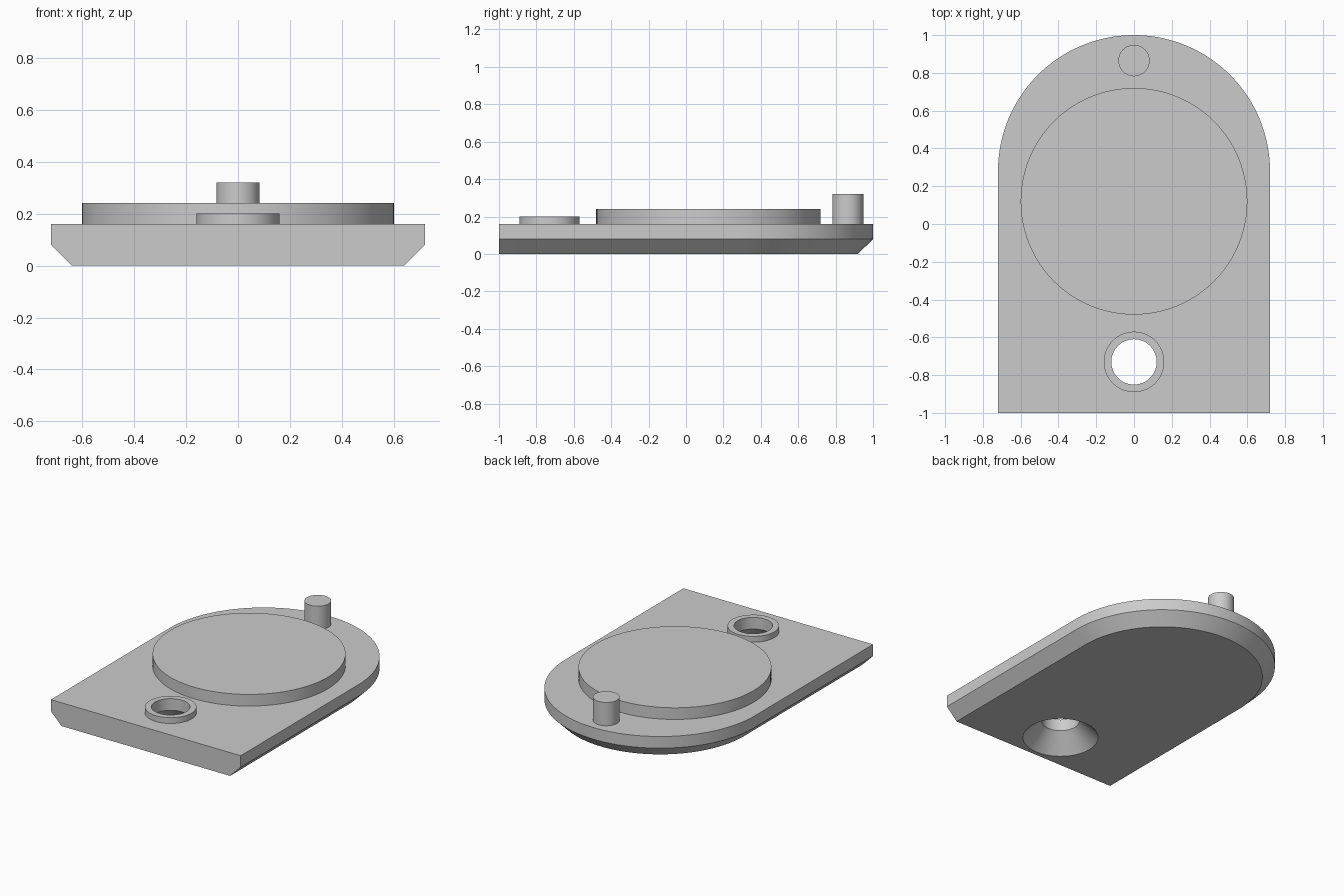
import bpy
import bmesh
from math import cos, sin, pi, radians

cube = bpy.data.objects.get("Cube")
if cube:
    bpy.data.objects.remove(cube, do_unlink=True)

grey = bpy.data.materials.new("plain grey")
grey.use_nodes = True
grey.diffuse_color = (0.6, 0.6, 0.6, 1)
grey.node_tree.nodes["Principled BSDF"].inputs["Base Color"].default_value = (0.6, 0.6, 0.6, 1)

SEGMENTS = 96
HOLE_Y = -0.73


def finish(name, bm):
    bmesh.ops.recalc_face_normals(bm, faces=bm.faces)
    mesh = bpy.data.meshes.new(name)
    bm.to_mesh(mesh)
    bm.free()
    mesh.materials.append(grey)
    obj = bpy.data.objects.new(name, mesh)
    bpy.context.collection.objects.link(obj)
    return obj


def smooth(obj):
    bpy.ops.object.select_all(action="DESELECT")
    obj.select_set(True)
    bpy.context.view_layer.objects.active = obj
    bpy.ops.object.shade_smooth_by_angle(angle=radians(30))


def loft(bm, rings, closed=False):
    """Join equal rings of points; cap the ends unless the loft closes on itself."""
    loops = [[bm.verts.new(p) for p in ring] for ring in rings]
    pairs = list(zip(loops, loops[1:]))
    if closed:
        pairs.append((loops[-1], loops[0]))
    else:
        bm.faces.new(loops[0])
        bm.faces.new(loops[-1])
    for a, b in pairs:
        for i in range(len(a)):
            j = (i + 1) % len(a)
            bm.faces.new((a[i], a[j], b[j], b[i]))


def turned(name, y, profile, closed=False):
    """Turn a (radius, height) profile around a vertical axis."""
    bm = bmesh.new()
    turns = [2 * pi * i / SEGMENTS for i in range(SEGMENTS)]
    loft(bm, [[(r * cos(t), y + r * sin(t), z) for t in turns] for r, z in profile], closed)
    return finish(name, bm)


def arch(radius, z):
    """Outline with a straight front and a half-round back."""
    back = [(radius * cos(pi * i / SEGMENTS), 0.28 + radius * sin(pi * i / SEGMENTS), z)
            for i in range(SEGMENTS + 1)]
    return back + [(-radius, -1, z), (radius, -1, z)]


# Base plate, bevelled underneath on the sides and back
bm = bmesh.new()
loft(bm, [arch(0.64, 0), arch(0.72, 0.08), arch(0.72, 0.16)])
plate = finish("base_plate", bm)

# Countersunk through hole
cutter = turned("hole_cutter", HOLE_Y, [(0.26, -0.02), (0.12, 0.12), (0.12, 0.3)])
cutter.hide_render = True
cut = plate.modifiers.new("countersunk_hole", "BOOLEAN")
cut.operation = "DIFFERENCE"
cut.solver = "EXACT"
cut.object = cutter
bpy.context.view_layer.objects.active = plate
bpy.ops.object.modifier_apply(modifier=cut.name)
bpy.data.objects.remove(cutter, do_unlink=True)
smooth(plate)

# Raised parts on top
smooth(turned("hole_collar", HOLE_Y,
              [(0.12, 0.16), (0.16, 0.16), (0.16, 0.2), (0.12, 0.2)], closed=True))
smooth(turned("round_platform", 0.12, [(0.6, 0.16), (0.6, 0.24)]))
smooth(turned("back_pin", 0.865, [(0.083, 0.16), (0.083, 0.32)]))
